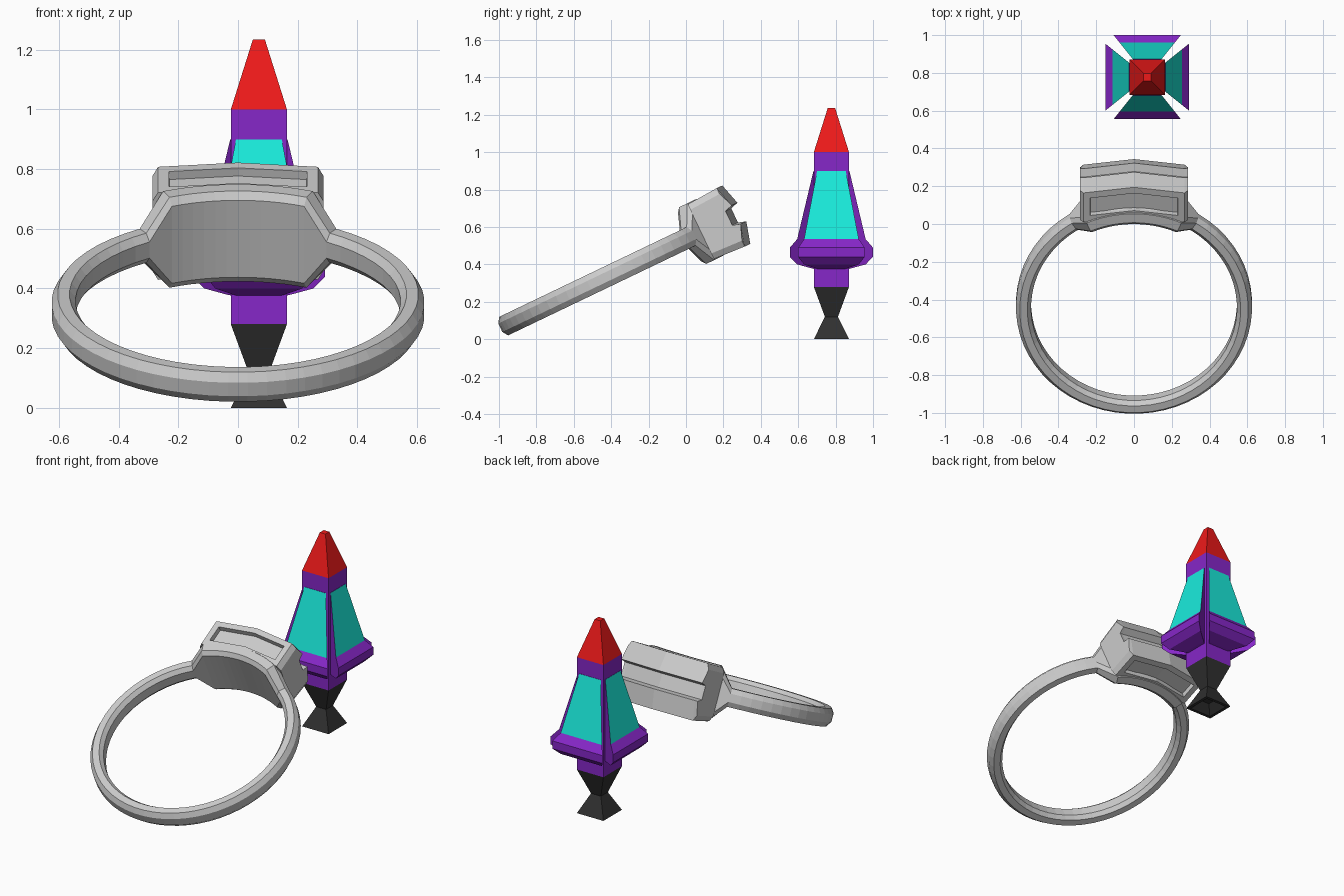
import bpy, bmesh
from math import sin, cos, radians
from mathutils import Matrix

if "Cube" in bpy.data.objects:
    bpy.data.objects.remove(bpy.data.objects["Cube"])


def mat(name, rgb):
    m = bpy.data.materials.new(name)
    m.diffuse_color = (*rgb, 1)
    m.use_nodes = True
    m.node_tree.nodes["Principled BSDF"].inputs["Base Color"].default_value = m.diffuse_color
    return m


PURPLE = mat("purple", (0.24, 0.02, 0.58))
CYAN = mat("cyan", (0.01, 0.84, 0.72))
RED = mat("red", (0.86, 0.01, 0.01))
DARK = mat("dark", (0.03, 0.03, 0.03))


def loft(bm, rings, closed=False):
    """Skin equal-length vertex rings; cap the ends unless closed."""
    vs = [[bm.verts.new(p) for p in r] for r in rings]
    n = len(vs[0])
    for i in range(len(vs) if closed else len(vs) - 1):
        a, b = vs[i], vs[(i + 1) % len(vs)]
        for j in range(n):
            k = (j + 1) % n
            bm.faces.new((a[j], a[k], b[k], b[j]))
    if not closed:
        bm.faces.new(vs[0])
        bm.faces.new(vs[-1])
    bmesh.ops.recalc_face_normals(bm, faces=bm.faces[:])


def finish(name, bm, matrix, mats=()):
    me = bpy.data.meshes.new(name)
    bm.to_mesh(me)
    bm.free()
    ob = bpy.data.objects.new(name, me)
    for m in mats:
        me.materials.append(m)
    ob.matrix_world = matrix
    bpy.context.collection.objects.link(ob)
    return ob


# ---------- Ring: local x across, y toward the head, z along the ring axis
TILT = Matrix.Translation((0, -0.43, 0.331)) @ Matrix.Rotation(radians(25.6), 4, 'X')

# Band with chamfered section, widening into the shoulder plate
angles = [-24 + 4 * i for i in range(13)] + [33 + 294 * i / 49 for i in range(50)]
rings = []
for a in angles:
    w = 0.168 if abs(a) < 25 else 0.055
    s = [(0.625, w - 0.03), (0.605, w), (0.565, w), (0.545, w - 0.025)]
    s += [(r, -n) for r, n in reversed(s)]
    if w > 0.1:
        s = [(r + 0.012 if r > 0.6 else r, n) for r, n in s]
    rings.append([(r * sin(radians(a)), r * cos(radians(a)), n) for r, n in s])
bm = bmesh.new()
loft(bm, rings, closed=True)
finish("ring_band", bm, TILT)

# Head: grooved block, peaked in the middle, with chamfered ends
half = [(0.565, 0.162), (0.742, 0.173), (0.775, 0.055), (0.732, 0.042)]
prof = half + [(u, -n) for u, n in reversed(half)]
rings = []
for x, lift, sn in ((-0.287, 0, 0.8), (-0.268, 0, 1), (0, 0.033, 1), (0.268, 0, 1), (0.287, 0, 0.8)):
    rings.append([(x, u + lift, n * sn if abs(n) > 0.1 else n) for u, n in prof])
bm = bmesh.new()
loft(bm, rings)
# Recessed windows on both broad sides
for side in (1, -1):
    fs = [f for f in bm.faces if f.normal.z * side > 0.9
          and abs(f.calc_center_median().x) < 0.2 and abs(f.calc_center_median().z) > 0.1]
    bmesh.ops.inset_region(bm, faces=fs, thickness=0.036, use_even_offset=True)
    bmesh.ops.inset_region(bm, faces=fs, thickness=0.002, depth=-0.03, use_even_offset=True)
finish("ring_head", bm, TILT)

# ---------- Lantern-like spire
SPIRE = Matrix.Translation((0.07, 0.7775, 0))


def square_column(name, prof, m):
    bm = bmesh.new()
    loft(bm, [[(-h, -h, z), (h, -h, z), (h, h, z), (-h, h, z)] for h, z in prof])
    finish(name, bm, SPIRE, [m])


square_column("spire_foot", [(0.03, 0.05), (0.075, 0.0), (0.094, 0.0), (0.035, 0.12), (0.094, 0.28)], DARK)
square_column("spire_core", [(0.094, 0.28), (0.094, 1.0)], PURPLE)
square_column("spire_tip", [(0.094, 1.0), (0.02, 1.235)], RED)

# Four flared side panels; their sloped outer face is the coloured pane
fin = [(0.088, 0.375), (0.11, 0.38), (0.183, 0.40), (0.222, 0.44),
       (0.222, 0.49), (0.183, 0.535), (0.096, 0.9), (0.088, 0.9)]
for i in range(4):
    bm = bmesh.new()
    loft(bm, [[(s * 0.8 * r, -r, z) for r, z in fin] for s in (-1, 1)])
    for f in bm.faces:
        c = f.calc_center_median()
        if len(f.verts) == 4 and 0.65 < c.z < 0.8 and c.y < -0.12:
            f.material_index = 1
    finish(f"side_panel_{i + 1}", bm, SPIRE @ Matrix.Rotation(radians(90 * i), 4, 'Z'), [PURPLE, CYAN])
